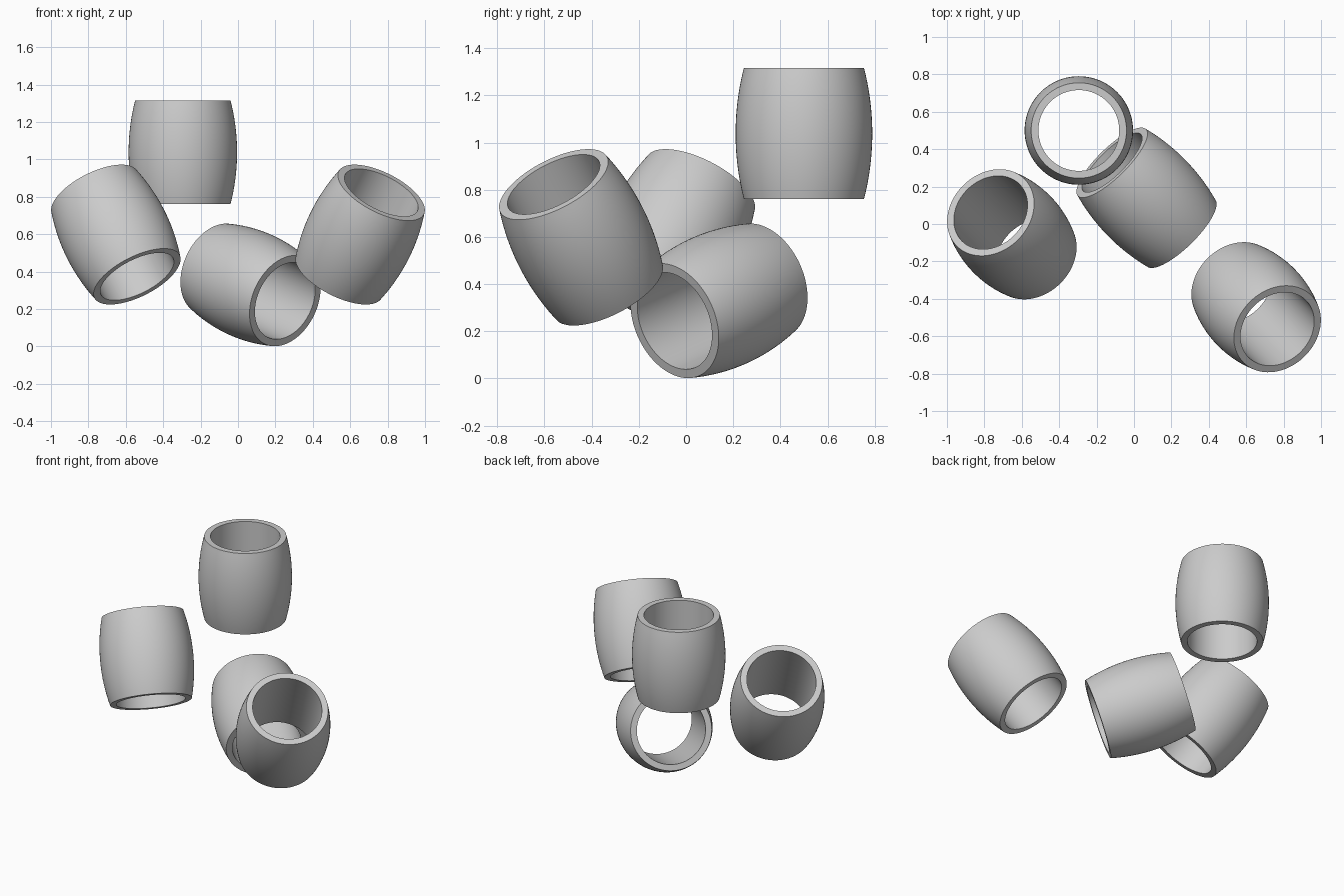
import bpy, bmesh, math
from mathutils import Vector

if "Cube" in bpy.data.objects:
    bpy.data.objects.remove(bpy.data.objects["Cube"])

HALF = 0.277      # half length of a barrel
R_END = 0.255     # outer radius at the rims
R_MID = 0.29      # outer radius at the middle
R_HOLE = 0.216    # bore radius
SIDES, STEPS = 96, 20

grey = bpy.data.materials.new("plain grey")
grey.diffuse_color = (0.6, 0.6, 0.6, 1)
grey.use_nodes = True
grey.node_tree.nodes["Principled BSDF"].inputs["Base Color"].default_value = grey.diffuse_color


def barrel(name, centre, axis):
    # closed wall section: bulging outside (circular arc), straight bore
    sag = R_MID - R_END
    arc = (HALF ** 2 + sag ** 2) / (2 * sag)
    section = []
    for i in range(STEPS + 1):
        z = -HALF + 2 * HALF * i / STEPS
        section.append((R_MID - arc + math.sqrt(arc ** 2 - z ** 2), z))
    section += [(R_HOLE, HALF), (R_HOLE, -HALF)]

    # revolve the section around the axis
    bm = bmesh.new()
    rings = []
    for s in range(SIDES):
        a = 2 * math.pi * s / SIDES
        rings.append([bm.verts.new((r * math.cos(a), r * math.sin(a), z)) for r, z in section])
    n = len(section)
    for s in range(SIDES):
        p, q = rings[s], rings[(s + 1) % SIDES]
        for k in range(n):
            m = (k + 1) % n
            bm.faces.new((p[k], q[k], q[m], p[m]))
    bmesh.ops.recalc_face_normals(bm, faces=bm.faces)
    me = bpy.data.meshes.new(name)
    bm.to_mesh(me)
    bm.free()
    me.materials.append(grey)

    ob = bpy.data.objects.new(name, me)
    bpy.context.collection.objects.link(ob)
    ob.location = centre
    ob.rotation_euler = Vector((0, 0, 1)).rotation_difference(Vector(axis).normalized()).to_euler()
    bpy.ops.object.select_all(action='DESELECT')
    ob.select_set(True)
    bpy.context.view_layer.objects.active = ob
    bpy.ops.object.shade_smooth_by_angle(angle=math.radians(30))


# four scattered hollow barrels
barrel("upright_barrel", (-0.295, 0.50, 1.038), (0, 0, 1))
barrel("left_barrel", (-0.653, -0.055, 0.598), (-0.41, 0.42, 0.81))
barrel("right_barrel", (0.653, -0.445, 0.598), (0.41, -0.42, 0.81))
barrel("low_barrel", (0.067, 0.14, 0.329), (-0.667, 0.68, 0.307))
